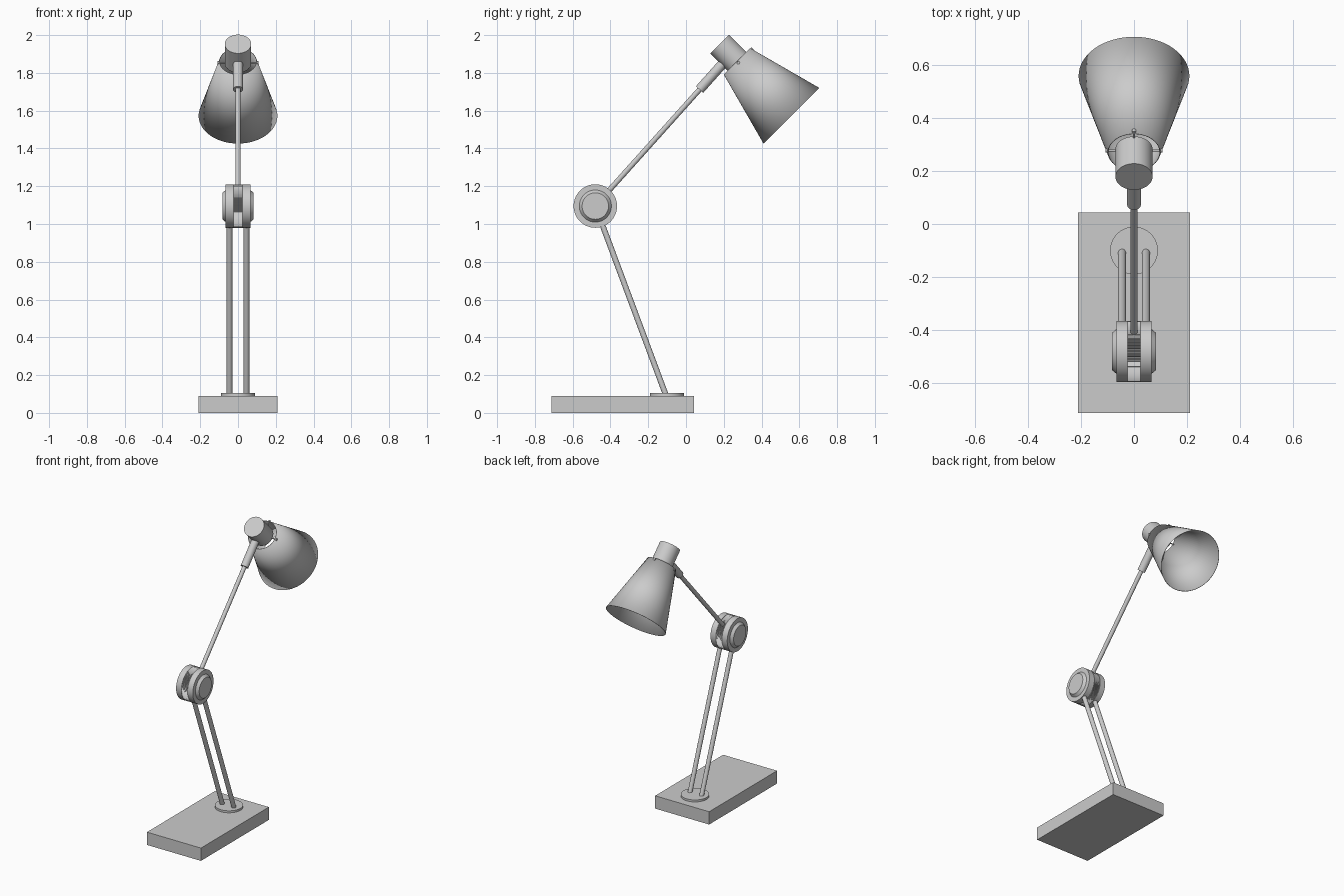
import bpy, bmesh, math
from mathutils import Vector

if "Cube" in bpy.data.objects:
    bpy.data.objects.remove(bpy.data.objects["Cube"])


def finish(name, bm, smooth=True):
    bmesh.ops.recalc_face_normals(bm, faces=bm.faces)
    me = bpy.data.meshes.new(name)
    bm.to_mesh(me)
    bm.free()
    ob = bpy.data.objects.new(name, me)
    bpy.context.collection.objects.link(ob)
    if smooth:
        bpy.ops.object.select_all(action='DESELECT')
        ob.select_set(True)
        bpy.context.view_layer.objects.active = ob
        bpy.ops.object.shade_smooth_by_angle(angle=math.radians(35))
    return ob


def lathe(name, origin, axis, profile, sides=48, teeth=0.0, capped=True):
    """Rings of (distance along axis, radius); teeth alternates the radius."""
    origin, axis = Vector(origin), Vector(axis).normalized()
    rot = axis.to_track_quat('Z', 'Y')
    bm = bmesh.new()
    rings = []
    for d, r in profile:
        ring = []
        for i in range(sides):
            a = 2 * math.pi * i / sides
            rr = r - teeth * (i % 2)
            p = Vector((rr * math.cos(a), rr * math.sin(a), d))
            ring.append(bm.verts.new(origin + rot @ p))
        rings.append(ring)
    for lo, hi in zip(rings, rings[1:]):
        for i in range(sides):
            j = (i + 1) % sides
            bm.faces.new((lo[i], lo[j], hi[j], hi[i]))
    if capped:
        bm.faces.new(rings[0][::-1])
        bm.faces.new(rings[-1])
    return finish(name, bm, smooth=teeth == 0)


def rod(name, a, b, r, sides=24):
    a, b = Vector(a), Vector(b)
    return lathe(name, a, b - a, [(0, r), ((b - a).length, r)], sides)


# Base slab and round mounting plate
bm = bmesh.new()
bmesh.ops.create_cube(bm, size=1)
bmesh.ops.scale(bm, vec=(0.42, 0.755, 0.09), verts=bm.verts)
bmesh.ops.translate(bm, vec=(0, -0.3345, 0.045), verts=bm.verts)
finish("base", bm, smooth=False)
lathe("mounting_plate", (0, -0.10, 0.085), (0, 0, 1), [(0, 0.09), (0.019, 0.09)])

# Elbow joint: knurled core between two side discs with tapered hubs
elbow = Vector((0, -0.48, 1.095))
lathe("elbow_core", elbow, (1, 0, 0), [(-0.025, 0.115), (0.025, 0.115)],
      sides=240, teeth=0.004)
for side, label in ((-1, "left"), (1, "right")):
    lathe(f"elbow_disc_{label}", elbow, (side, 0, 0),
          [(0.024, 0.115), (0.065, 0.115), (0.065, 0.085), (0.083, 0.07)], 64)
    # Paired lower arms
    x = side * 0.045
    rod(f"lower_arm_{label}", (x, -0.105, 0.09), (x, -0.463, 1.05), 0.015)

# Upper arm and its end sleeve
rod("upper_arm", (0, -0.45, 1.13), (0, 0.10, 1.743), 0.014)
rod("arm_sleeve", (0, 0.072, 1.712), (0, 0.20, 1.855), 0.026)

# Lamp head, tilted 45 degrees: lamp holder, open shade, fixing screws
down = Vector((0, 1, -1)).normalized()
up = Vector((0, 1, 1)).normalized()
head = Vector((0, 0.178, 1.953))
lathe("lamp_holder", head, down, [(0, 0.07), (0.145, 0.07)])
shade = lathe("lamp_shade", head, down, [(0.13, 0.099), (0.537, 0.2086)],
              sides=64, capped=False)
mod = shade.modifiers.new("thickness", 'SOLIDIFY')
mod.thickness = 0.003
for i, d in enumerate((Vector((1, 0, 0)), Vector((-1, 0, 0)), up)):
    c = head + down * 0.14
    rod(f"shade_screw_{i + 1}", c + d * 0.06, c + d * 0.108, 0.004, 12)
    rod(f"screw_head_{i + 1}", c + d * 0.101, c + d * 0.108, 0.008, 16)
